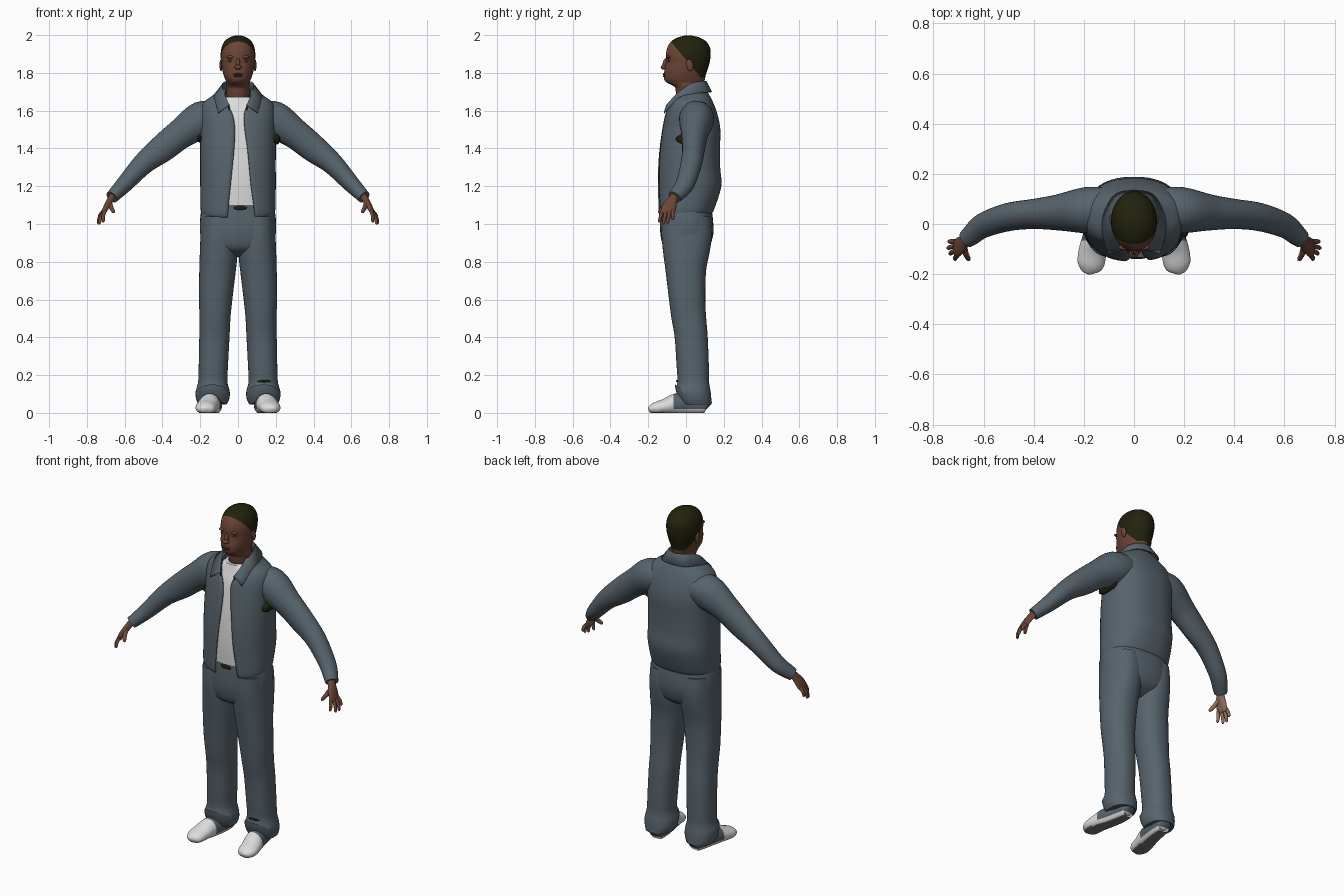
import bpy, bmesh
from math import sin, cos, asin, pi, radians
from mathutils import Vector, Matrix

cube = bpy.data.objects.get("Cube")
if cube:
    bpy.data.objects.remove(cube, do_unlink=True)


def material(name, r, g, b):
    m = bpy.data.materials.new(name)
    m.use_nodes = True
    m.diffuse_color = (r, g, b, 1)
    for node in m.node_tree.nodes:
        if node.type == 'BSDF_PRINCIPLED':
            node.inputs["Base Color"].default_value = (r, g, b, 1)
    return m


CLOTH = material("blue grey cloth", .095, .125, .15)
SKIN = material("brown skin", .15, .06, .036)
PALM = material("light palm skin", .32, .165, .115)
LIP = material("dark skin", .085, .03, .02)
HAIR = material("dark olive hair", .016, .016, .004)
WHITE = material("white", .72, .72, .72)
SOLE = material("grey sole", .17, .17, .18)


def finish(name, bm, mats, rule=None, cuts=(), thick=0):
    """Turn a bmesh into a smooth object, cut it and colour its faces by rule."""
    for co, no in cuts:
        bmesh.ops.bisect_plane(bm, geom=bm.verts[:] + bm.edges[:] + bm.faces[:],
                               plane_co=co, plane_no=no)
    bmesh.ops.recalc_face_normals(bm, faces=bm.faces[:])
    for f in bm.faces:
        f.smooth = True
        if rule:
            f.material_index = rule(f.calc_center_median(), f.normal)
    me = bpy.data.meshes.new(name)
    bm.to_mesh(me)
    bm.free()
    for m in mats:
        me.materials.append(m)
    me.set_sharp_from_angle(angle=radians(50))
    ob = bpy.data.objects.new(name, me)
    bpy.context.collection.objects.link(ob)
    if thick:
        mod = ob.modifiers.new("thickness", 'SOLIDIFY')
        mod.thickness = thick
    return ob


def spline(rows, k=4):
    """Catmull-Rom resampling of rows of numbers."""
    rows = [Vector(r) for r in rows]
    out = []
    for i in range(len(rows) - 1):
        p0, p1, p2 = rows[max(i - 1, 0)], rows[i], rows[i + 1]
        p3 = rows[min(i + 2, len(rows) - 1)]
        for j in range(k):
            t = j / k
            out.append(p1 + (p2 - p0) * (t / 2)
                       + (2 * p0 - 5 * p1 + 4 * p2 - p3) * (t * t / 2)
                       + (3 * p1 - 3 * p2 + p3 - p0) * (t ** 3 / 2))
    return out + [rows[-1]]


def bridge(rings, closed=True):
    bm = bmesh.new()
    vs = [[bm.verts.new(p) for p in ring] for ring in rings]
    n = len(vs[0])
    for a, b in zip(vs, vs[1:]):
        for i in range(n if closed else n - 1):
            j = (i + 1) % n
            bm.faces.new((a[i], a[j], b[j], b[i]))
    if closed:
        bm.faces.new(vs[0])
        bm.faces.new(vs[-1])
    return bm


def power(v, e):
    return abs(v) ** e * (1 if v >= 0 else -1)


def outline(z, x0, x1, y0, y1, angles, e):
    return [((x0 + x1) / 2 + (x1 - x0) / 2 * power(sin(a), e),
             (y0 + y1) / 2 - (y1 - y0) / 2 * power(cos(a), e), z) for a in angles]


def loft(rows, side=1, n=40, e=1.0):
    """Stack of rounded outlines; each row is z, x0, x1, y0, y1."""
    angles = [2 * pi * i / n for i in range(n)]
    bm = bridge([outline(*r, angles, e) for r in spline(rows)])
    for v in bm.verts:
        v.co.x *= side
    return bm


def sym(rows):
    return [(z, -r, r, a, b) for z, r, a, b in rows]


def tube(rows, side=1, ref=(0, 1, 0), n=20, k=4):
    """Tube along a path; each row is x, y, z, radius along ref, other radius."""
    pts = spline(rows, k)
    rings = []
    for i, p in enumerate(pts):
        a, b = pts[max(i - 1, 0)], pts[min(i + 1, len(pts) - 1)]
        t = (Vector(b[:3]) - Vector(a[:3])).normalized()
        u = Vector(ref)
        u = (u - t * u.dot(t)).normalized()
        v = t.cross(u)
        rings.append([Vector(p[:3]) + u * p[3] * cos(q) + v * p[4] * sin(q)
                      for q in (2 * pi * j / n for j in range(n))])
    bm = bridge(rings)
    for v in bm.verts:
        v.co.x *= side
    return bm


def ball(name, mat, loc, size, tilt=0):
    bm = bmesh.new()
    m = Matrix.Translation(loc) @ Matrix.Rotation(tilt, 4, 'X') @ Matrix.Diagonal((*size, 1))
    bmesh.ops.create_uvsphere(bm, u_segments=20, v_segments=12, radius=1, matrix=m)
    return finish(name, bm, [mat])


# Head and neck, hair cut along the hairline
HEAD = [(1.6, .058, -.03, .08), (1.69, .06, -.052, .092), (1.725, .062, -.06, .095),
        (1.747, .06, -.1, .097), (1.765, .068, -.115, .1), (1.79, .077, -.117, .105),
        (1.82, .084, -.113, .115), (1.855, .089, -.106, .125), (1.89, .092, -.107, .13),
        (1.93, .088, -.1, .128), (1.965, .073, -.08, .108), (1.988, .045, -.042, .07),
        (1.999, .008, 0, .022)]
finish("head", loft(sym(HEAD), n=48), [SKIN, HAIR],
       lambda c, n: int(c.z + 1.2 * c.y > 1.87 and c.z > 1.775),
       [((0, 0, 1.87), (0, 1.2, 1)), ((0, 0, 1.775), (0, 0, 1))])

# Face details
ball("nose_bridge", SKIN, (0, -.108, 1.848), (.011, .016, .032), -.2)
ball("nose_tip", SKIN, (0, -.116, 1.83), (.019, .018, .013))
ball("upper_lip", LIP, (0, -.114, 1.793), (.027, .009, .006))
ball("lower_lip", LIP, (0, -.114, 1.783), (.024, .009, .006))
for s, tag in ((1, "left"), (-1, "right")):
    ball(tag + "_eye", LIP, (s * .036, -.09, 1.865), (.016, .008, .007))
    ball(tag + "_brow", SKIN, (s * .036, -.092, 1.884), (.026, .013, .008))
    ball(tag + "_ear", SKIN, (s * .09, .02, 1.84), (.008, .018, .032), .2)

# Jacket body, open at the front; rows are z, half width, front, back, opening edges
JACKET = [(1.055, .19, -.138, .135, -.055, .093), (1.08, .198, -.147, .15, -.053, .088),
          (1.2, .2, -.15, .187, -.04, .07), (1.3, .2, -.148, .181, -.03, .06),
          (1.4, .2, -.14, .18, -.02, .05), (1.5, .2, -.126, .182, -.016, .036),
          (1.58, .2, -.11, .167, -.028, .032), (1.64, .185, -.088, .145, -.06, .052),
          (1.68, .135, -.065, .125, -.07, .065), (1.715, .085, -.045, .105, -.068, .068)]
E = .85
rings = []
for z, r, y0, y1, xl, xr in spline(JACKET):
    a0 = asin(power(xr / r, 1 / E))
    a1 = 2 * pi + asin(power(xl / r, 1 / E))
    ring = outline(z, -r, r, y0, y1, [a0 + (a1 - a0) * i / 56 for i in range(57)], E)
    drop = max(0, 1.12 - z) * 1.6
    rings.append([(x, y, h + drop * min(y, 0) * 1.5) for x, y, h in ring])
finish("jacket_body", bridge(rings, False), [CLOTH], thick=.008)

# Collar: stand, fold line and pointed outer edge
STAND = [(0, .095, 1.7), (.05, .075, 1.7), (.07, .03, 1.69), (.065, -.035, 1.66), (.042, -.1, 1.605)]
FOLD = [(0, .108, 1.757), (.05, .088, 1.757), (.082, .03, 1.745), (.076, -.04, 1.7), (.045, -.105, 1.63)]
EDGE = [(0, .137, 1.7), (.075, .12, 1.7), (.122, .04, 1.69), (.126, -.04, 1.672), (.105, -.118, 1.59)]


def both_sides(line):
    half = [tuple(p) for p in spline(line)]
    return [(-x, y, z) for x, y, z in half[:0:-1]] + half


finish("collar", bridge([both_sides(l) for l in (STAND, FOLD, EDGE)], False), [CLOTH], thick=.007)

# Undershirt, just inside the jacket
SHIRT = [(z, r - .014, a + .014, b - .014) for z, r, a, b, _, _ in JACKET[2:8]]
SHIRT = [(1.1, .184, -.132, .13)] + SHIRT + [(1.672, .085, -.064, .1)]
finish("undershirt", loft(sym(SHIRT), e=E), [WHITE])

# Hips of the trousers and belt buckle
HIPS = [(.825, .04, -.04, .05), (.85, .12, -.09, .095), (.88, .18, -.12, .125),
        (.95, .2, -.136, .145), (1.03, .2, -.137, .142), (1.1, .188, -.133, .132)]
finish("trouser_hips", loft(sym(HIPS), e=E), [CLOTH])
ball("belt_buckle", HAIR, (.012, -.134, 1.085), (.035, .006, .011))

LEG = [(.045, .06, .21, -.035, .135), (.075, .046, .222, -.05, .134), (.115, .044, .224, -.058, .13),
       (.165, .056, .211, -.045, .122), (.25, .053, .208, -.05, .121), (.4, .045, .205, -.06, .115),
       (.5, .04, .203, -.077, .107), (.6, .03, .207, -.09, .102), (.75, .012, .205, -.108, .106),
       (.85, .002, .202, -.121, .125), (.95, .002, .198, -.13, .138), (1.04, .01, .194, -.128, .13)]
ARM = [(.1, .06, 1.57, .085, .075), (.19, .055, 1.55, .092, .1), (.3, .046, 1.48, .072, .08),
       (.4, .04, 1.4, .06, .073), (.5, .028, 1.32, .056, .058), (.6, -.005, 1.212, .05, .045),
       (.65, -.045, 1.16, .042, .037), (.668, -.06, 1.142, .037, .034)]
HAND = [(.655, -.052, 1.16, .024, .02), (.675, -.07, 1.13, .026, .018), (.692, -.085, 1.1, .036, .016),
        (.708, -.097, 1.068, .037, .013), (.714, -.1, 1.054, .028, .008)]
# Each finger: base and tip
FINGERS = {"index": ((.704, -.126, 1.07), (.714, -.142, 1.008)),
           "middle": ((.71, -.107, 1.065), (.736, -.12, .998)),
           "ring": ((.714, -.088, 1.066), (.744, -.097, 1.002)),
           "little": ((.712, -.07, 1.07), (.74, -.07, 1.022)),
           "thumb": ((.678, -.085, 1.115), (.658, -.146, 1.06))}
SHOE = [(.125, .116, .03, .022, .03), (.127, .1, .038, .042, .046), (.135, .03, .045, .05, .058),
        (.15, -.05, .045, .054, .058), (.165, -.11, .033, .056, .042), (.172, -.16, .024, .053, .033),
        (.177, -.186, .018, .036, .022), (.178, -.197, .014, .012, .012)]


def shoe_colour(c, n):
    if n.z < -.8:
        return 2
    return 1 if c.y > -.065 and c.z > .02 else 0


for s, tag in ((1, "left"), (-1, "right")):
    # Trouser leg, hem raised over the foot
    leg = loft(LEG, s, e=.9)
    for v in leg.verts:
        if v.co.z < .12:
            v.co.z -= min(v.co.y, 0) * .6
    finish(tag + "_trouser_leg", leg, [CLOTH])
    finish(tag + "_sleeve", tube(ARM, s, n=32), [CLOTH])

    # Hand with lighter palm side
    def palm(c, n, s=s):
        return int(n.dot(Vector((-s * .75, .35, -.55))) > .35)
    finish(tag + "_palm", tube(HAND, s), [SKIN, PALM], palm)
    for name, (base, tip) in FINGERS.items():
        a, b = Vector(base), Vector(tip)
        mid = (a + b) / 2 + Vector((.004, 0, .002))
        w = .012 if name == "thumb" else .0095
        rows = [(*a, w, w), (*mid, w, w), (*a.lerp(b, .88), w * .8, w * .8), (*b, w * .25, w * .25)]
        finish(f"{tag}_{name}_finger", tube(rows, s, n=10), [SKIN, PALM], palm)

    # Shoe: white toe and rim, grey quarter, grey underside
    shoe = tube(SHOE, s, ref=(1, 0, 0), n=28)
    for v in shoe.verts:
        v.co.z = max(v.co.z, 0)
    finish(tag + "_shoe", shoe, [WHITE, CLOTH, SOLE], shoe_colour,
           [((0, -.065, 0), (0, 1, 0)), ((0, 0, .02), (0, 0, 1))])

# Dark lining showing at the armpits and a small mark on the left hem
ball("left_armpit_lining", HAIR, (.202, .02, 1.45), (.022, .075, .03))
ball("right_armpit_lining", HAIR, (-.202, .02, 1.455), (.014, .06, .024))
ball("left_hem_mark", HAIR, (.14, -.047, .168), (.036, .005, .006))
